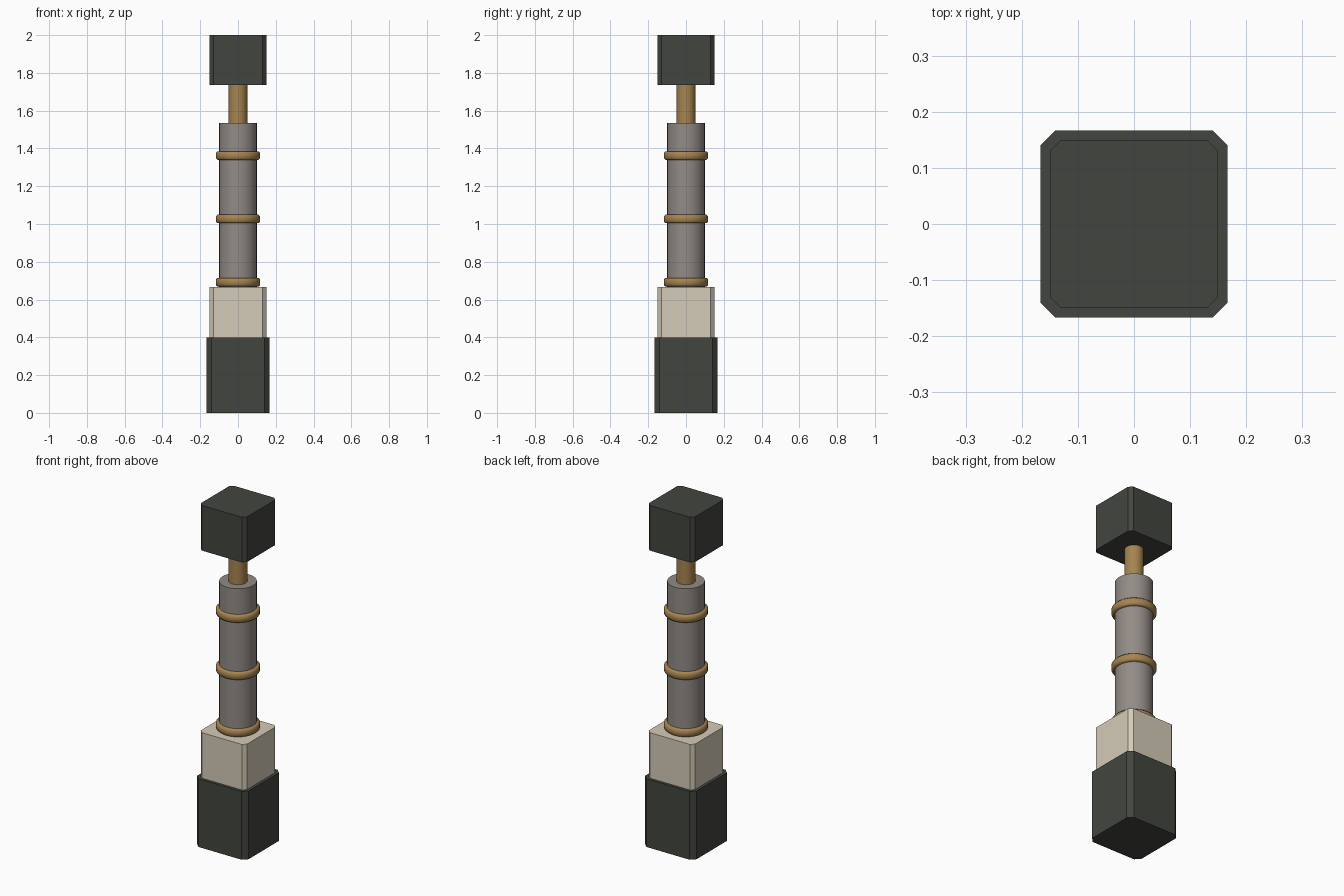
import bpy, bmesh, math

if "Cube" in bpy.data.objects:
    bpy.data.objects.remove(bpy.data.objects["Cube"])


def material(name, rgb):
    m = bpy.data.materials.new(name)
    m.diffuse_color = (*rgb, 1)
    m.use_nodes = True
    m.node_tree.nodes["Principled BSDF"].inputs["Base Color"].default_value = m.diffuse_color
    return m


dark = material("dark", (0.055, 0.06, 0.05))
cream = material("cream", (0.66, 0.6, 0.48))
gold = material("gold", (0.38, 0.23, 0.08))
steel = material("steel", (0.29, 0.26, 0.24))


def add_object(name, bm, mat, smooth):
    bmesh.ops.recalc_face_normals(bm, faces=bm.faces[:])
    me = bpy.data.meshes.new(name)
    bm.to_mesh(me)
    bm.free()
    ob = bpy.data.objects.new(name, me)
    bpy.context.collection.objects.link(ob)
    me.materials.append(mat)
    if smooth:
        bpy.ops.object.select_all(action='DESELECT')
        ob.select_set(True)
        bpy.context.view_layer.objects.active = ob
        bpy.ops.object.shade_smooth_by_angle(angle=math.radians(50))
    return ob


def block(name, half, cut, z0, z1, mat):
    """Square prism with chamfered vertical corners."""
    bm = bmesh.new()
    i = half - cut
    outline = [(half, -i), (half, i), (i, half), (-i, half),
               (-half, i), (-half, -i), (-i, -half), (i, -half)]
    face = bm.faces.new([bm.verts.new((x, y, z0)) for x, y in outline])
    top = bmesh.ops.extrude_face_region(bm, geom=[face], use_keep_orig=True)
    for v in top["geom"]:
        if isinstance(v, bmesh.types.BMVert):
            v.co.z = z1
    return add_object(name, bm, mat, False)


def cylinder(name, radius, z0, z1, mat):
    bm = bmesh.new()
    bmesh.ops.create_cone(bm, cap_ends=True, segments=32, radius1=radius,
                          radius2=radius, depth=z1 - z0)
    bmesh.ops.translate(bm, verts=bm.verts[:], vec=(0, 0, (z0 + z1) / 2))
    return add_object(name, bm, mat, True)


def ring(name, z, mat):
    """Lathed band with rounded outer edges."""
    h, r0, r1, c, n = 0.0225, 0.085, 0.117, 0.008, 32
    profile = [(r0, -h), (r1 - c, -h), (r1, -h + c),
               (r1, h - c), (r1 - c, h), (r0, h)]
    bm = bmesh.new()
    loops = []
    for k in range(n):
        a = 2 * math.pi * k / n
        loops.append([bm.verts.new((r * math.cos(a), r * math.sin(a), z + dz))
                      for r, dz in profile])
    for k in range(n):
        a, b = loops[k], loops[(k + 1) % n]
        for j in range(len(profile)):
            m = (j + 1) % len(profile)
            bm.faces.new((a[j], b[j], b[m], a[m]))
    return add_object(name, bm, mat, True)


# Stacked blocks
block("base_block", 0.167, 0.027, 0.0, 0.4, dark)
block("collar_block", 0.15, 0.02, 0.4, 0.667, cream)
block("head_block", 0.15, 0.02, 1.735, 2.0, dark)

# Main barrel and piston rod
cylinder("barrel", 0.1, 0.667, 1.535, steel)
cylinder("piston_rod", 0.05, 1.535, 1.735, gold)

# Bands around the barrel
for i in range(3):
    ring(f"band_{i + 1}", 0.692 + 0.335 * i, gold)
